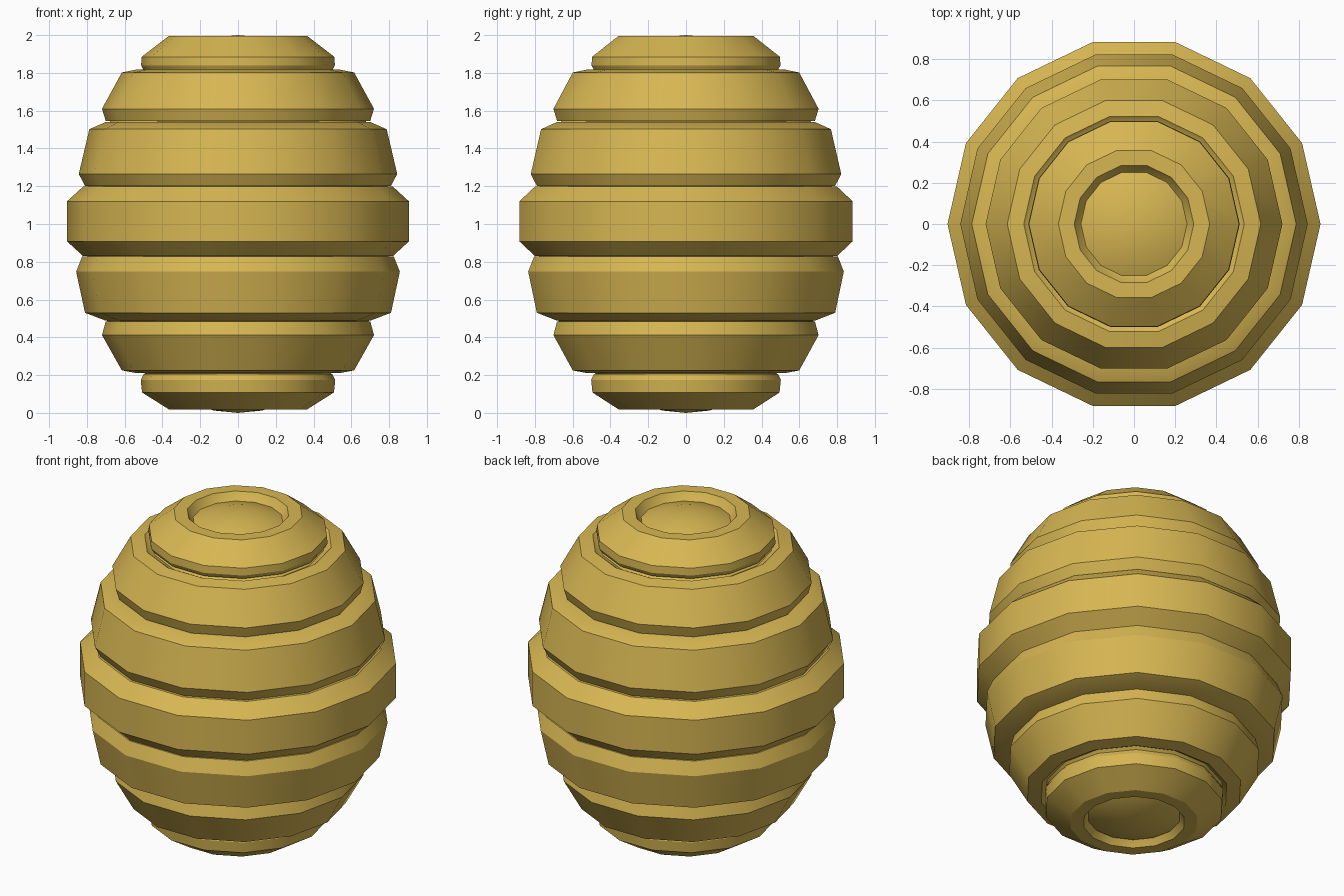
import bpy, bmesh, math

if "Cube" in bpy.data.objects:
    bpy.data.objects.remove(bpy.data.objects["Cube"])

SIDES = 14

gold = bpy.data.materials.new("honey_gold")
gold.diffuse_color = (0.68, 0.47, 0.085, 1)
gold.use_nodes = True
gold.node_tree.nodes["Principled BSDF"].inputs["Base Color"].default_value = gold.diffuse_color


def lathe(name, profile, closed=True):
    """Revolve (radius, z) points about z; closed joins last point to first."""
    bm = bmesh.new()
    rings = []
    for r, z in profile:
        if r < 1e-4:
            rings.append([bm.verts.new((0, 0, z))] * SIDES)
        else:
            rings.append([bm.verts.new((r * math.cos(2 * math.pi * i / SIDES),
                                        r * math.sin(2 * math.pi * i / SIDES), z))
                          for i in range(SIDES)])
    n = len(rings)
    for k in range(n if closed else n - 1):
        a, b = rings[k], rings[(k + 1) % n]
        for i in range(SIDES):
            j = (i + 1) % SIDES
            bm.faces.new(list(dict.fromkeys((a[i], a[j], b[j], b[i]))))
    bmesh.ops.recalc_face_normals(bm, faces=bm.faces)
    mesh = bpy.data.meshes.new(name)
    bm.to_mesh(mesh)
    bm.free()
    mesh.materials.append(gold)
    obj = bpy.data.objects.new(name, mesh)
    bpy.context.collection.objects.link(obj)
    bpy.ops.object.select_all(action='DESELECT')
    obj.select_set(True)
    bpy.context.view_layer.objects.active = obj
    bpy.ops.object.shade_smooth_by_angle(angle=math.radians(29))
    return obj


# Egg-shaped core, seen in the end recesses and between the bands
STEPS = 20
core = [(0.81 * math.sin(math.pi * k / STEPS), 1 - math.cos(math.pi * k / STEPS))
        for k in range(STEPS + 1)]
lathe("core", core, closed=False)

# Bevelled bands stacked from bottom to top
bands = {
    "bottom_cap_band": [(0.25, 0.07), (0.265, 0.055), (0.29, 0.018), (0.365, 0.018),
                        (0.508, 0.108), (0.515, 0.175), (0.50, 0.205), (0.40, 0.205)],
    "lower_band": [(0.48, 0.235), (0.52, 0.22), (0.535, 0.21), (0.615, 0.225),
                   (0.72, 0.412), (0.70, 0.485), (0.55, 0.485)],
    "lower_middle_band": [(0.60, 0.49), (0.70, 0.488), (0.81, 0.53), (0.857, 0.748),
                          (0.825, 0.828), (0.70, 0.828)],
    "middle_band": [(0.70, 0.832), (0.82, 0.83), (0.905, 0.908), (0.905, 1.12),
                    (0.82, 1.198), (0.70, 1.198)],
    "upper_middle_band": [(0.70, 1.202), (0.81, 1.202), (0.843, 1.265), (0.787, 1.502),
                          (0.70, 1.54), (0.60, 1.54)],
    "upper_band": [(0.55, 1.545), (0.70, 1.545), (0.72, 1.61), (0.615, 1.802),
                   (0.535, 1.818), (0.52, 1.805), (0.48, 1.79)],
    "top_cap_band": [(0.40, 1.815), (0.50, 1.815), (0.513, 1.84), (0.51, 1.885),
                     (0.367, 1.995), (0.29, 1.995), (0.265, 1.955), (0.25, 1.94)],
}
for name, profile in bands.items():
    lathe(name, profile)
